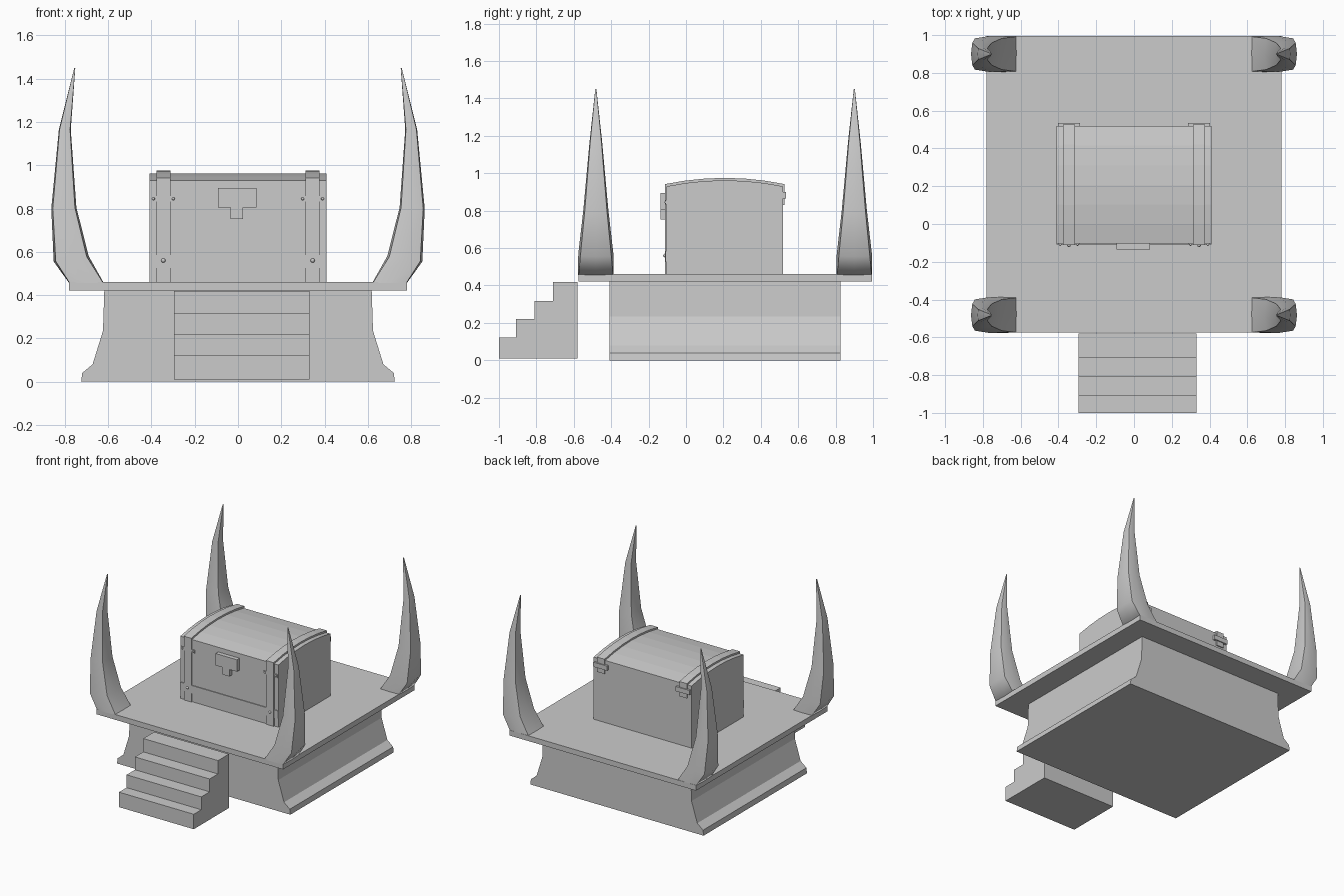
import bpy, bmesh, math
from mathutils import Vector, Matrix

if "Cube" in bpy.data.objects:
    bpy.data.objects.remove(bpy.data.objects["Cube"])


def finish(name, bm, smooth=None):
    bmesh.ops.recalc_face_normals(bm, faces=bm.faces[:])
    me = bpy.data.meshes.new(name)
    bm.to_mesh(me)
    bm.free()
    ob = bpy.data.objects.new(name, me)
    bpy.context.collection.objects.link(ob)
    if smooth:
        bpy.ops.object.select_all(action='DESELECT')
        ob.select_set(True)
        bpy.context.view_layer.objects.active = ob
        bpy.ops.object.shade_smooth_by_angle(angle=math.radians(smooth))
    return ob


def prism(name, pts, axis, a, b):
    """Extrude an outline: (x, z) along y, or (y, z) along x."""
    bm = bmesh.new()
    put = (lambda p: (p[0], a, p[1])) if axis == 'y' else (lambda p: (a, p[0], p[1]))
    f = bm.faces.new([bm.verts.new(put(p)) for p in pts])
    ext = bmesh.ops.extrude_face_region(bm, geom=[f])
    move = Vector((0, b - a, 0)) if axis == 'y' else Vector((b - a, 0, 0))
    bmesh.ops.translate(bm, vec=move,
                        verts=[g for g in ext['geom'] if isinstance(g, bmesh.types.BMVert)])
    return finish(name, bm)


def box(name, x0, x1, y0, y1, z0, z1):
    return prism(name, [(x0, z0), (x1, z0), (x1, z1), (x0, z1)], 'y', y0, y1)


def arc(y0, y1, z_edge, z_top, n=6):
    """Shallow lid curve from front to back."""
    return [(y0 + (y1 - y0) * i / n, z_edge + (z_top - z_edge) * (1 - (2 * i / n - 1) ** 2))
            for i in range(n + 1)]


def rivet(name, x, y, z, r):
    bm = bmesh.new()
    bmesh.ops.create_uvsphere(bm, u_segments=8, v_segments=6, radius=r,
                              matrix=Matrix.Translation((x, y, z)))
    return finish(name, bm, 60)


# Flared plinth and top slab
half = [(0.725, 0), (0.72, 0.04), (0.672, 0.08), (0.624, 0.235), (0.618, 0.42)]
prism("plinth", half + [(-x, z) for x, z in reversed(half)], 'y', -0.41, 0.825)
box("platform_slab", -0.78, 0.78, -0.575, 0.995, 0.42, 0.46)

# Stairs
steps = [(-0.58, 0.01), (-1.0, 0.01)]
ys = [-1.0, -0.91, -0.81, -0.71, -0.58]
zs = [0.123, 0.22, 0.317, 0.418]
for i, z in enumerate(zs):
    steps += [(ys[i], z), (ys[i + 1], z)]
prism("stairs", steps, 'x', -0.295, 0.33)

# Corner horns: (outer x, outer z, inner x, inner z, half depth) per ring
rings = [(0.78, 0.455, 0.62, 0.455, 0.095), (0.852, 0.555, 0.69, 0.58, 0.094),
         (0.863, 0.80, 0.747, 0.805, 0.067), (0.828, 1.165, 0.773, 1.165, 0.034),
         (0.757, 1.45, 0.752, 1.45, 0.003)]


def horn(name, side, yc):
    bm = bmesh.new()
    loops = []
    for k, (xo, zo, xi, zi, hy) in enumerate(rings):
        c = 0.97 if k == 0 else 0.88
        loop = []
        for u, v in ((1, 0), (c, c), (0, 1), (-c, c), (-1, 0), (-c, -c), (0, -1), (c, -c)):
            t = (u + 1) / 2
            loop.append(bm.verts.new((side * (xi + (xo - xi) * t), yc + v * hy,
                                      zi + (zo - zi) * t)))
        loops.append(loop)
    for a, b in zip(loops, loops[1:]):
        for i in range(8):
            j = (i + 1) % 8
            bm.faces.new((a[i], a[j], b[j], b[i]))
    bm.faces.new(loops[0])
    bm.faces.new(loops[-1])
    finish(name, bm, 65)


for sx, sn in ((-1, "left"), (1, "right")):
    horn("horn_front_" + sn, sx, -0.482)
    horn("horn_back_" + sn, sx, 0.9)

# Chest body with curved lid
F, B = -0.103, 0.518
prism("chest_body", [(F, 0.46), (F, 0.85), (B, 0.85), (B, 0.46)], 'x', -0.41, 0.41)
prism("chest_lid", [(B, 0.85), (F, 0.85)] + arc(F, B, 0.93, 0.962), 'x', -0.41, 0.41)

# Lower band across the front
box("front_band", -0.41, 0.41, F - 0.006, F + 0.01, 0.525, 0.585)

# Straps, hinge crossbars and rivets on both sides
for sx, sn in ((-1, "left"), (1, "right")):
    outer = arc(F - 0.008, B + 0.008, 0.942, 0.975)
    inner = arc(F + 0.01, B - 0.01, 0.92, 0.95)
    outline = ([(F - 0.008, 0.46)] + outer + [(B + 0.008, 0.83), (B - 0.01, 0.83)]
               + inner[::-1] + [(F + 0.01, 0.46)])
    prism("strap_" + sn, outline, 'x', sx * 0.313, sx * 0.376)
    xc = sx * 0.345
    box("front_crossbar_" + sn, xc - 0.058, xc + 0.058, F - 0.006, F + 0.01, 0.833, 0.857)
    box("back_crossbar_" + sn, xc - 0.058, xc + 0.058, B - 0.01, B + 0.016, 0.865, 0.9)
    rivet("band_rivet_" + sn, xc, F - 0.009, 0.56, 0.01)
    for d in (-0.046, 0.046):
        rivet("crossbar_rivet_" + sn, xc + d, F - 0.006, 0.845, 0.007)

# T-shaped lock plate
prism("lock_plate", [(-0.035, 0.752), (0.022, 0.752), (0.022, 0.805), (0.085, 0.805),
                     (0.085, 0.895), (-0.093, 0.895), (-0.093, 0.805), (-0.035, 0.805)],
      'y', F - 0.032, F + 0.01)
